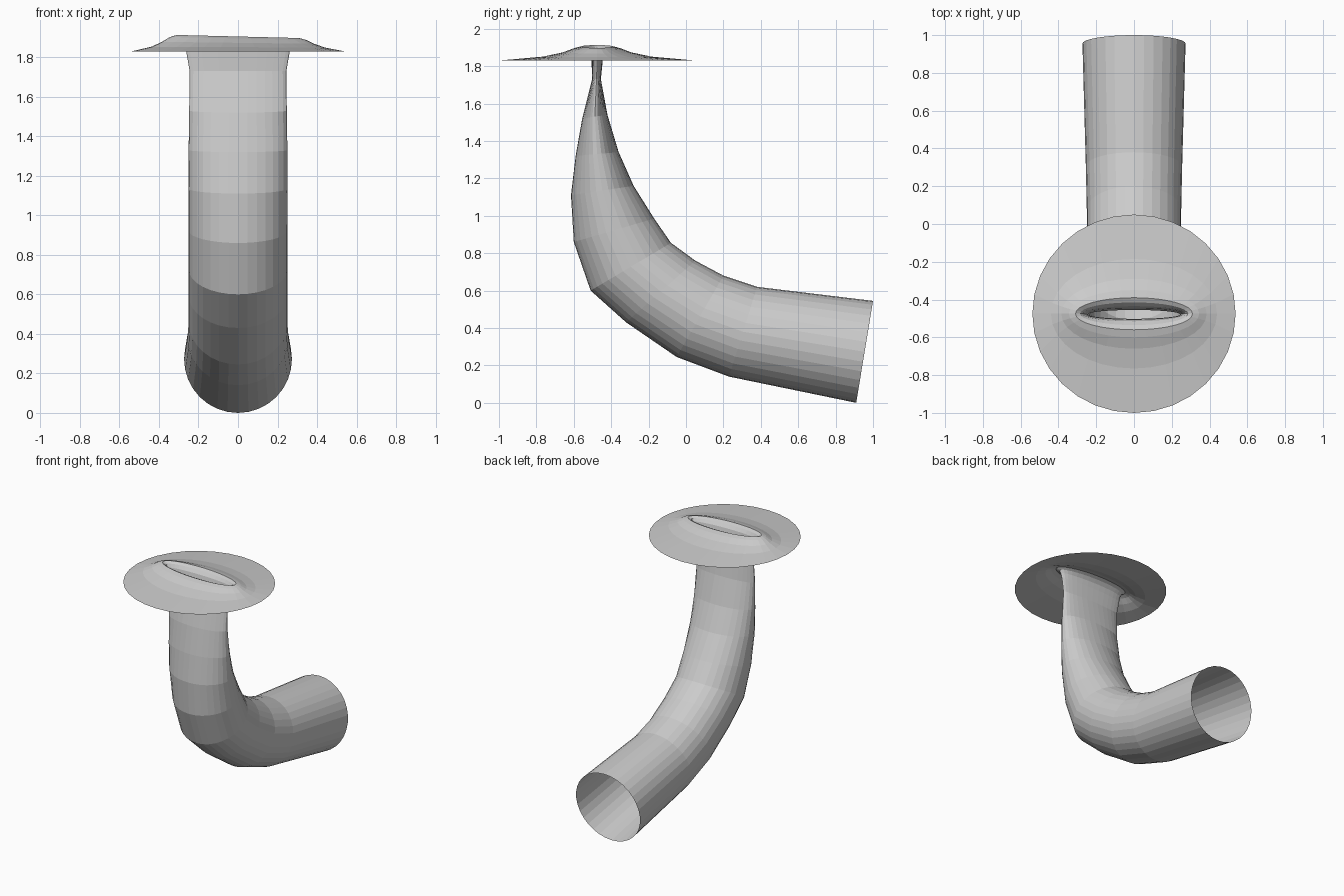
import bpy, bmesh, math
from mathutils import Vector

if "Cube" in bpy.data.objects:
    bpy.data.objects.remove(bpy.data.objects["Cube"])

SIDES = 32


def ring(upper, lower, half_width):
    """Elliptical cross-section from two side-view (y, z) edge points."""
    a, b = Vector((0, *upper)), Vector((0, *lower))
    mid, axis = (a + b) / 2, (a - b) / 2
    return [mid + axis * math.sin(t) + Vector((half_width * math.cos(t), 0, 0))
            for t in (2 * math.pi * i / SIDES for i in range(SIDES))]


def loft(name, rings):
    bm = bmesh.new()
    loops = [[bm.verts.new(p) for p in r] for r in rings]
    for a, b in zip(loops, loops[1:]):
        for i in range(SIDES):
            j = (i + 1) % SIDES
            bm.faces.new((a[i], a[j], b[j], b[i]))
    bmesh.ops.recalc_face_normals(bm, faces=bm.faces)
    mesh = bpy.data.meshes.new(name)
    bm.to_mesh(mesh)
    bm.free()
    obj = bpy.data.objects.new(name, mesh)
    bpy.context.collection.objects.link(obj)
    return obj


# Bent open pipe, pinched flat towards the top: upper edge, lower edge, half width
sections = [
    ((1.00, .545), (.91, .00), .273),
    ((.38, .62), (.23, .14), .255),
    ((.20, .68), (-.05, .245), .25),
    ((.05, .76), (-.32, .43), .25),
    ((-.08, .855), (-.51, .60), .25),
    ((-.17, .985), (-.60, .86), .25),
    ((-.28, 1.16), (-.615, 1.11), .25),
    ((-.36, 1.34), (-.59, 1.32), .25),
    ((-.42, 1.54), (-.555, 1.52), .247),
    ((-.455, 1.73), (-.502, 1.73), .245),
    ((-.445, 1.83), (-.505, 1.83), .262),
]
loft("bent_pipe", [ring(*s) for s in sections])

# Round flange with a raised lip around the slit: half width, half depth, height
CENTRE_Y = -.475
profile = [
    (.262, .030, 1.83), (.272, .040, 1.87), (.285, .060, 1.893),
    (.31, .085, 1.905), (.345, .125, 1.895), (.385, .185, 1.873),
    (.44, .29, 1.851), (.538, .525, 1.83),
]
rings = []
for w, d, z in profile:
    pts = ring((CENTRE_Y + d, z), (CENTRE_Y - d, z), w)
    for p in pts:
        # lip is slightly higher on the left side
        p.z -= .025 * p.x * max(0, (z - 1.84) / .065)
    rings.append(pts)
loft("slit_flange", rings)
